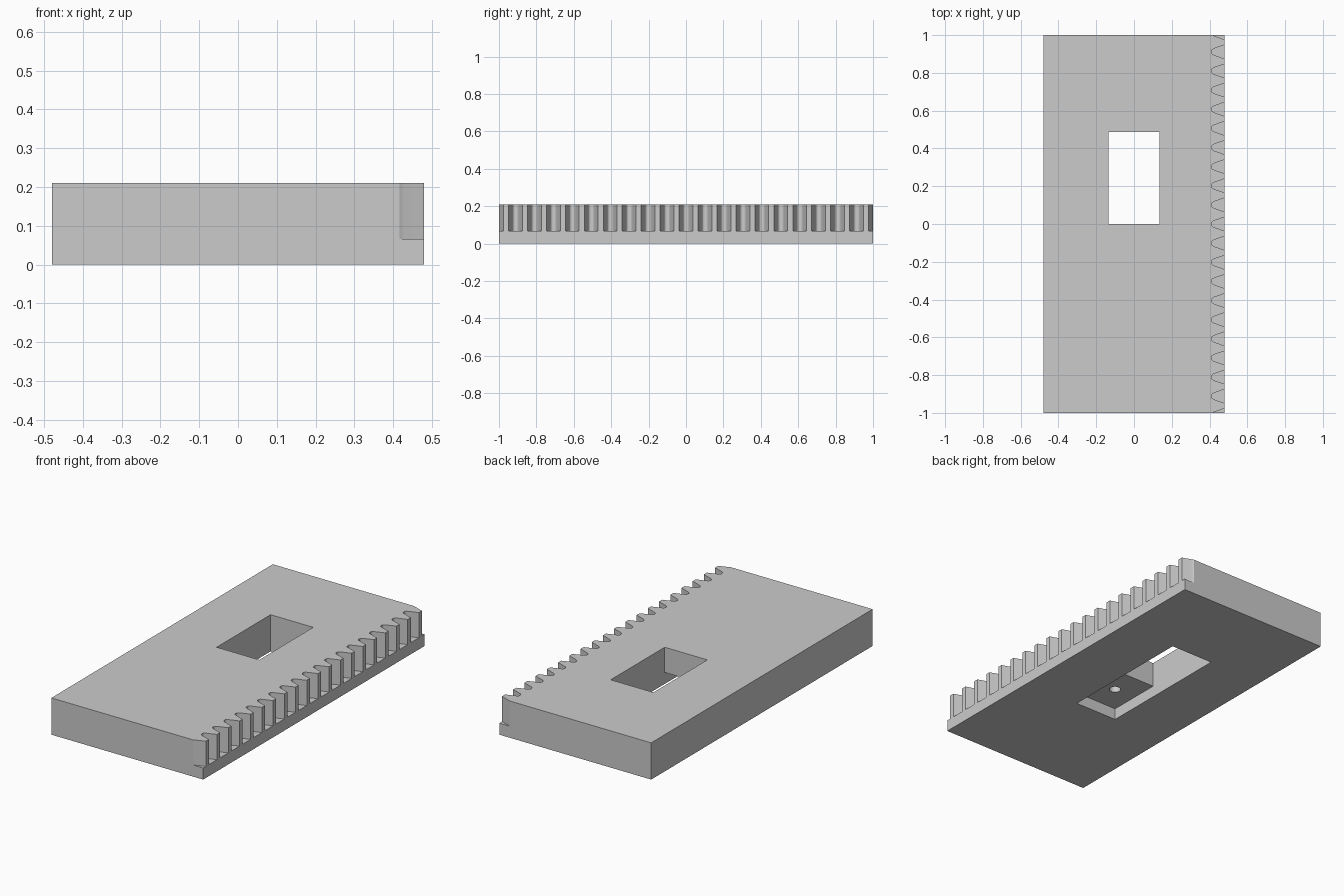
import bpy
import bmesh
import math
from mathutils import Vector

default = bpy.data.objects.get("Cube")
if default:
    bpy.data.objects.remove(default, do_unlink=True)

HALF_W, HALF_L, HEIGHT = 0.48, 1.0, 0.21
LEDGE = 0.066          # floor of the tooth gaps and roof of the recess
PITCH = 0.1013         # tooth spacing
OVER = 0.1             # how far cutters reach outside the block


def add_prism(bm, outline, sweep):
    """Extrude a closed 3D outline along a vector."""
    face = bm.faces.new([bm.verts.new(p) for p in outline])
    moved = bmesh.ops.extrude_face_region(bm, geom=[face])["geom"]
    verts = [g for g in moved if isinstance(g, bmesh.types.BMVert)]
    bmesh.ops.translate(bm, verts=verts, vec=Vector(sweep))


def make_object(name, prisms):
    bm = bmesh.new()
    for outline, sweep in prisms:
        add_prism(bm, outline, sweep)
    # keep one face per cap, all pointing outwards
    bmesh.ops.recalc_face_normals(bm, faces=bm.faces)
    mesh = bpy.data.meshes.new(name)
    bm.to_mesh(mesh)
    bm.free()
    obj = bpy.data.objects.new(name, mesh)
    bpy.context.collection.objects.link(obj)
    return obj


# Block
rect = [(-HALF_W, -HALF_L, 0), (HALF_W, -HALF_L, 0),
        (HALF_W, HALF_L, 0), (-HALF_W, HALF_L, 0)]
block = make_object("rack_block", [(rect, (0, 0, HEIGHT))])

# Tooth gaps: sloped flanks with rounded roots, open at the top and side
half_gap = [(0.50, 0.044), (0.48, 0.037), (0.43, 0.0195),
            (0.42, 0.0155), (0.414, 0.0115), (0.411, 0.006)]
gap = half_gap + [(x, -y) for x, y in reversed(half_gap)]
gaps = [([(x, y + k * PITCH, LEDGE) for x, y in gap], (0, 0, HEIGHT))
        for k in range(-10, 11)]
gap_cutter = make_object("tooth_gap_cutter", gaps)

# Window through the block, with a recess running forward underneath
slot_half, back, front = 0.135, 0.487, -0.32
slot = [(front, -OVER), (back, -OVER), (back, HEIGHT + OVER),
        (0, HEIGHT + OVER), (0, LEDGE), (front, LEDGE)]
window_cutter = make_object(
    "window_cutter",
    [([(-slot_half, y, z) for y, z in slot], (2 * slot_half, 0, 0))])

# Blind screw hole in the roof of the recess
SIDES = 32
ring = [(0.03 * math.cos(a), 0.03 * math.sin(a) - 0.16, LEDGE - 0.03)
        for a in (2 * math.pi * i / SIDES for i in range(SIDES))]
hole_cutter = make_object("screw_hole_cutter", [(ring, (0, 0, 0.12))])

# Cut everything out of the block
bpy.ops.object.select_all(action="DESELECT")
block.select_set(True)
bpy.context.view_layer.objects.active = block
for cutter in (gap_cutter, window_cutter, hole_cutter):
    cutter.hide_render = True
    mod = block.modifiers.new(cutter.name, "BOOLEAN")
    mod.operation = "DIFFERENCE"
    mod.solver = "EXACT"
    mod.object = cutter
    bpy.ops.object.modifier_apply(modifier=mod.name)
    bpy.data.objects.remove(cutter, do_unlink=True)

# Plain grey finish
grey = (0.6, 0.6, 0.6, 1)
mat = bpy.data.materials.new("plain_grey")
mat.use_nodes = True
mat.diffuse_color = grey
for node in mat.node_tree.nodes:
    if node.type == "BSDF_PRINCIPLED":
        node.inputs["Base Color"].default_value = grey
block.data.materials.clear()
block.data.materials.append(mat)
bpy.ops.object.shade_smooth_by_angle(angle=math.radians(30))
